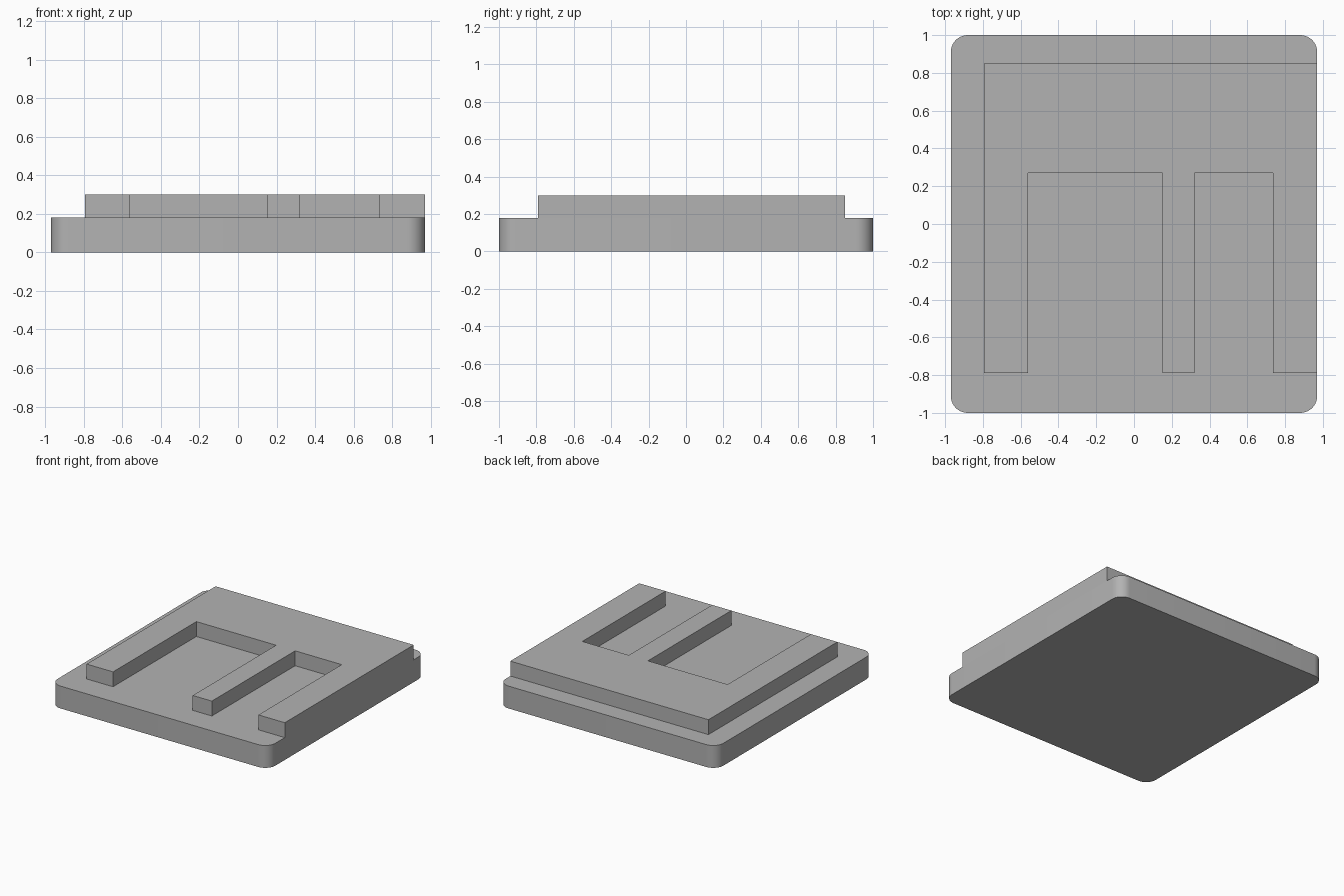
import bpy
import bmesh
import math

cube = bpy.data.objects.get("Cube")
if cube:
    bpy.data.objects.remove(cube, do_unlink=True)

HALF_X, HALF_Y = 0.97, 1.0
BASE_TOP, PLATE_TOP = 0.18, 0.30
CORNER = 0.09

grey = bpy.data.materials.new("plain grey")
grey.use_nodes = True
colour = (0.45, 0.45, 0.45, 1)
grey.diffuse_color = colour
grey.node_tree.nodes["Principled BSDF"].inputs["Base Color"].default_value = colour


def prism(name, outline, bottom, top, corner=0):
    """Extrude an outline upward, optionally rounding its vertical edges."""
    bm = bmesh.new()
    face = bm.faces.new([bm.verts.new((x, y, bottom)) for x, y in outline])
    grown = bmesh.ops.extrude_face_region(bm, geom=[face], use_keep_orig=True)
    moved = [v for v in grown["geom"] if isinstance(v, bmesh.types.BMVert)]
    bmesh.ops.translate(bm, verts=moved, vec=(0, 0, top - bottom))
    if corner:
        upright = [e for e in bm.edges
                   if abs(e.verts[0].co.z - e.verts[1].co.z) > 0.01]
        bmesh.ops.bevel(bm, geom=upright, offset=corner, segments=10,
                        profile=0.5, affect='EDGES')
    bmesh.ops.recalc_face_normals(bm, faces=bm.faces)
    mesh = bpy.data.meshes.new(name)
    bm.to_mesh(mesh)
    bm.free()
    mesh.materials.append(grey)
    obj = bpy.data.objects.new(name, mesh)
    bpy.context.collection.objects.link(obj)
    return obj


# Base slab with rounded corners
slab = [(-HALF_X, -HALF_Y), (HALF_X, -HALF_Y), (HALF_X, HALF_Y), (-HALF_X, HALF_Y)]
base = prism("base_slab", slab, 0, BASE_TOP, CORNER)
bpy.ops.object.select_all(action='DESELECT')
base.select_set(True)
bpy.context.view_layer.objects.active = base
bpy.ops.object.shade_smooth_by_angle(angle=math.radians(30))

# Raised plate: three prongs toward the front, flush with the slab on one side
FRONT, BACK, NOTCH = -0.79, 0.85, 0.27
prongs = [(-0.795, -0.56), (0.15, 0.32), (0.735, HALF_X)]
outline = []
for i, (x0, x1) in enumerate(prongs):
    if i > 0:
        outline.append((x0, NOTCH))
    outline += [(x0, FRONT), (x1, FRONT)]
    if i < len(prongs) - 1:
        outline.append((x1, NOTCH))
outline += [(HALF_X, BACK), (prongs[0][0], BACK)]
prism("raised_pronged_plate", outline, BASE_TOP, PLATE_TOP)
